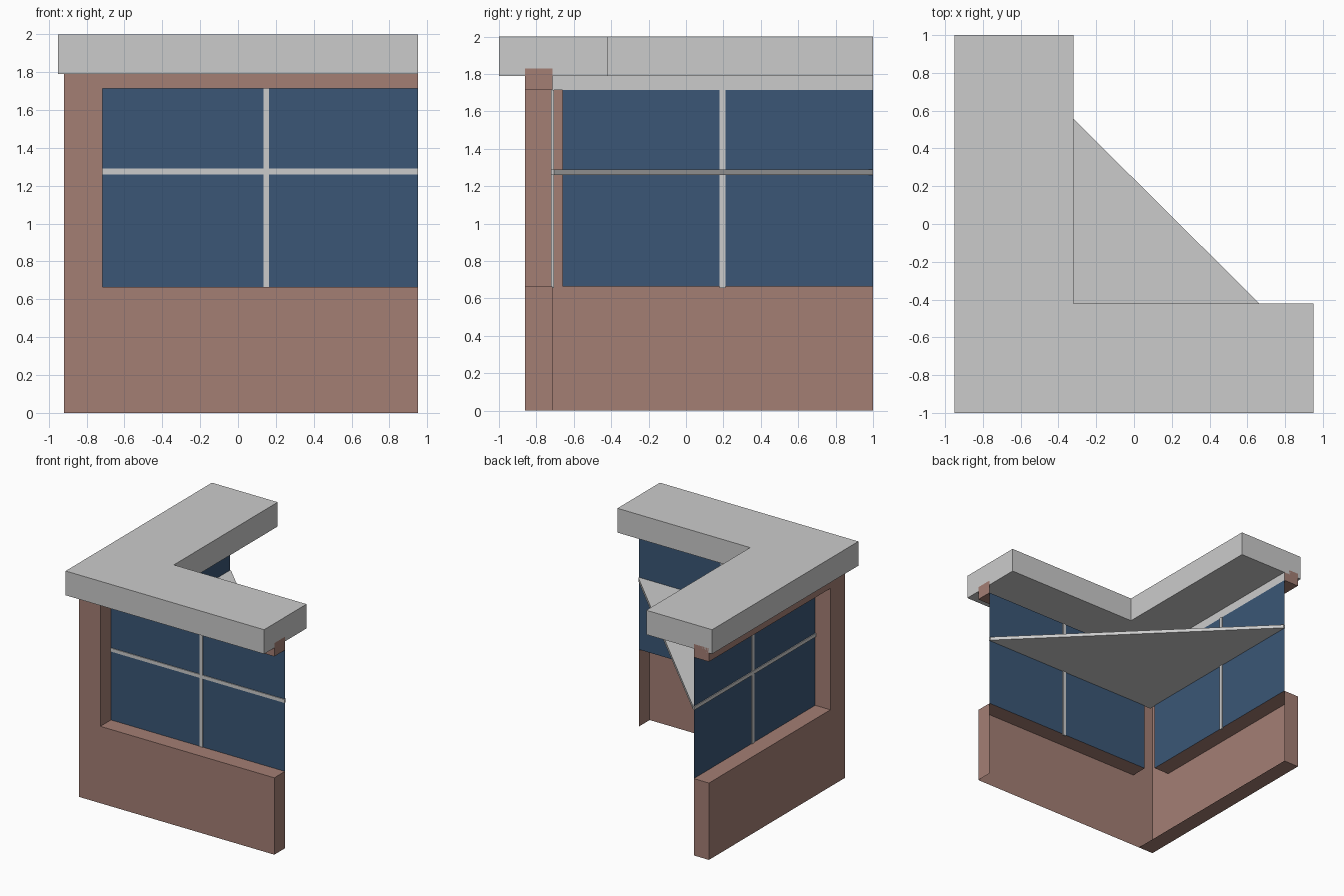
import bpy, bmesh

if "Cube" in bpy.data.objects:
    bpy.data.objects.remove(bpy.data.objects["Cube"])

def material(name, rgb):
    m = bpy.data.materials.new(name)
    m.diffuse_color = (*rgb, 1)
    m.use_nodes = True
    m.node_tree.nodes["Principled BSDF"].inputs["Base Color"].default_value = m.diffuse_color
    return m

BRICK = material("brick", (0.37, 0.21, 0.175))
GLASS = material("dark_glass", (0.043, 0.094, 0.18))

def mesh(name, faces, mat=None):
    bm = bmesh.new()
    for f in faces:
        bm.faces.new([bm.verts.new(p) for p in f])
    bmesh.ops.remove_doubles(bm, verts=bm.verts, dist=1e-4)
    bmesh.ops.recalc_face_normals(bm, faces=bm.faces)
    me = bpy.data.meshes.new(name)
    bm.to_mesh(me)
    bm.free()
    ob = bpy.data.objects.new(name, me)
    bpy.context.collection.objects.link(ob)
    if mat:
        me.materials.append(mat)
    return ob

def prism(name, outline, z0, z1):
    n = len(outline)
    lo = [(x, y, z0) for x, y in outline]
    hi = [(x, y, z1) for x, y in outline]
    sides = [[lo[i], lo[(i + 1) % n], hi[(i + 1) % n], hi[i]] for i in range(n)]
    return mesh(name, [lo[::-1], hi] + sides)

def strip(P, u0, u1, profile):
    """Sweep a (depth, z) profile along the wall."""
    return [[P(u0, *a), P(u1, *a), P(u1, *b), P(u0, *b)]
            for a, b in zip(profile, profile[1:])]

SILL, HEAD, TOP, D = 0.665, 1.715, 1.83, 0.145

# walls are open on the inside: P maps (along, depth inward, height) to the world
def front(u, d, z): return (u, -0.86 + d, z)
def left(u, d, z): return (-0.92 + d, u, z)

for side, P, u0, uw, u1, um in (("front", front, -0.92, -0.715, 0.95, 0.15),
                                ("left", left, -0.86, -0.66, 1.0, 0.195)):
    faces = strip(P, u0, uw, [(0, 0), (0, SILL), (0, HEAD), (0, TOP)])   # corner pier
    faces += strip(P, uw, u1, [(0, 0), (0, SILL), (D, SILL)])            # parapet and sill
    faces += strip(P, uw, u1, [(D, HEAD), (0, HEAD), (0, TOP)])          # lintel
    faces.append([P(uw, 0, SILL), P(uw, D, SILL), P(uw, D, HEAD), P(uw, 0, HEAD)])  # jamb
    for a, b in ((0, SILL), (HEAD, TOP)):                                # end caps
        faces.append([P(u1, 0, a), P(u1, D, a), P(u1, D, b), P(u1, 0, b)])
    mesh(side + "_wall", faces, BRICK)

    # window pane flush with the inside of the wall
    mesh(side + "_window", strip(P, uw, u1, [(D, SILL), (D, HEAD)]), GLASS)

    # vertical glazing bar
    a, b = P(um - 0.015, D - 0.006, 0), P(um + 0.015, D + 0.008, 0)
    prism(side + "_glazing_bar",
          [(a[0], a[1]), (b[0], a[1]), (b[0], b[1]), (a[0], b[1])], SILL - 0.01, HEAD)

# underside of the left wall and the pale strip above its window
mesh("left_wall_base", strip(left, -0.86, 1.0, [(0, 0), (D, 0)]), BRICK)
mesh("ceiling_strip", strip(left, -0.715, 1.0, [(D, HEAD), (D, 1.79)]))

# horizontal glazing bar with its triangular web between the two walls
prism("horizontal_bar", [(-0.782, -0.722), (0.95, -0.722), (0.95, -0.705),
                         (-0.767, 1.0), (-0.782, 1.0)], 1.26, 1.29)

# L-shaped roof slab
prism("roof", [(-0.95, -1), (0.95, -1), (0.95, -0.42), (-0.32, -0.42),
               (-0.32, 1), (-0.95, 1)], 1.79, 2.0)
